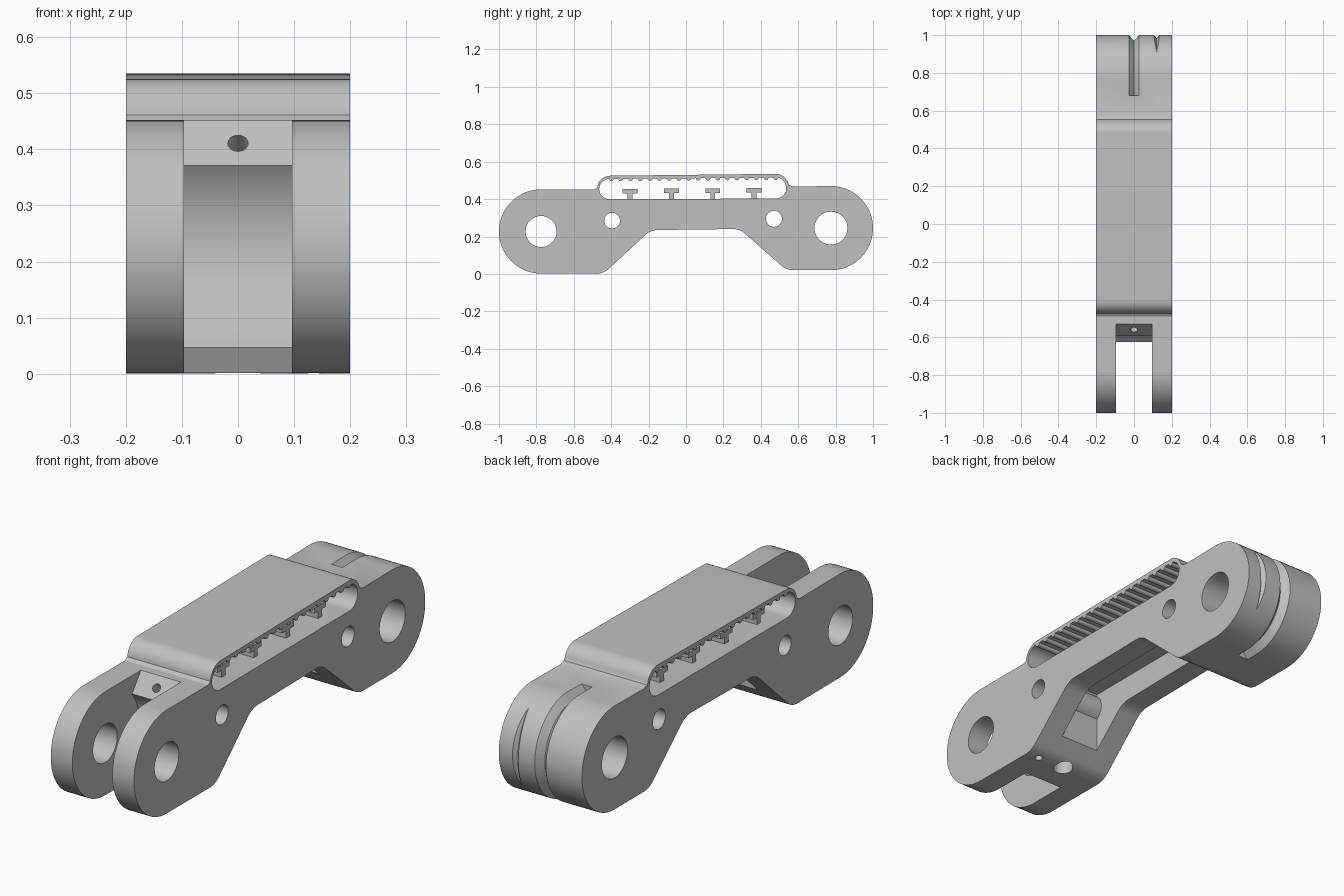
import bpy
import bmesh
from math import cos, sin, radians, pi
from mathutils import Vector

default = bpy.data.objects.get("Cube")
if default:
    bpy.data.objects.remove(default, do_unlink=True)

grey = bpy.data.materials.new("light grey plastic")
grey.use_nodes = True
COLOUR = (0.53, 0.53, 0.53, 1)
grey.diffuse_color = COLOUR
grey.node_tree.nodes["Principled BSDF"].inputs["Base Color"].default_value = COLOUR

HALF = 0.2           # half width of the link
GAP = 0.096          # half width of the fork gap and the pocket
FRONT = (-0.775, 0.227)
BACK = (0.775, 0.245)
LUG = 0.225


def arc(centre, r, a0, a1, n=12):
    angles = [radians(a0 + (a1 - a0) * i / n) for i in range(n + 1)]
    return [(centre[0] + r * cos(a), centre[1] + r * sin(a)) for a in angles]


def finish(name, bm):
    bmesh.ops.recalc_face_normals(bm, faces=bm.faces)
    mesh = bpy.data.meshes.new(name)
    bm.to_mesh(mesh)
    bm.free()
    mesh.materials.append(grey)
    obj = bpy.data.objects.new(name, mesh)
    bpy.context.collection.objects.link(obj)
    return obj


def loft(name, rings):
    """Skin a list of equal closed rings and cap both ends."""
    bm = bmesh.new()
    loops = [[bm.verts.new(p) for p in ring] for ring in rings]
    n = len(loops[0])
    for a, b in zip(loops, loops[1:]):
        for i in range(n):
            j = (i + 1) % n
            bm.faces.new((a[i], a[j], b[j], b[i]))
    bm.faces.new(loops[0])
    bm.faces.new(loops[-1])
    return finish(name, bm)


def prism(name, outline, x0, x1):
    return loft(name, [[(x, y, z) for y, z in outline] for x in (x0, x1)])


def rod(name, centre, r, half, n=40):
    return prism(name, arc(centre, r, 0, 360, n)[:-1], -half, half)


def drill(name, start, direction, r, length):
    bm = bmesh.new()
    bmesh.ops.create_cone(bm, cap_ends=True, segments=28, radius1=r,
                          radius2=r, depth=length)
    obj = finish(name, bm)
    d = Vector(direction).normalized()
    obj.rotation_euler = d.to_track_quat('Z', 'Y').to_euler()
    obj.location = start
    return obj


def v_groove(name, path, x, half, depth):
    """Wedge cutter along (y, z, angle) points at the groove floor."""
    rings = []
    for y, z, a in path:
        section = [(0, 0), (half, depth), (half, depth + .06),
                   (-half, depth + .06), (-half, depth)]
        rings.append([(x + s, y + h * cos(a), z + h * sin(a)) for s, h in section])
    return loft(name, rings)


def groove_arc(centre, r, a0, a1, n=32):
    angles = [radians(a0 + (a1 - a0) * i / n) for i in range(n + 1)]
    return [(centre[0] + r * cos(a), centre[1] + r * sin(a), a) for a in angles]


def boolean(target, tool, operation='DIFFERENCE'):
    mod = target.modifiers.new(tool.name, 'BOOLEAN')
    mod.operation = operation
    mod.solver = 'EXACT'
    mod.object = tool
    tool.hide_render = True
    bpy.context.view_layer.update()
    bpy.context.view_layer.objects.active = target
    bpy.ops.object.modifier_apply(modifier=mod.name)
    bpy.data.objects.remove(tool, do_unlink=True)


# Main link: two round lugs, arched underside, raised belt loop on top
outline = arc(BACK, LUG, -90, 90, 40)
outline += [(0.575, 0.467), (0.553, 0.475)]
outline += arc((0.48, 0.465), 0.07, 15, 90)
outline += arc((-0.405, 0.455), 0.07, 90, 175)
outline += [(-0.49, 0.451)]
outline += arc(FRONT, LUG, 90, 270, 40)
outline += arc((-0.48, 0.101), 0.1, -90, -47)
outline += arc((-0.15, 0.135), 0.1, 133, 90)
outline += arc((0.25, 0.14), 0.1, 90, 47)
outline += arc((0.575, 0.12), 0.1, 227, 270)
link = prism("link_body", outline, -HALF, HALF)

# Belt slot through the loop
slot = arc((0.48, 0.459), 0.056, -90, 90, 20) + arc((-0.41, 0.454), 0.054, 90, 270, 20)
boolean(link, prism("slot_cutter", slot, -0.3, 0.3))

# Fork gap with a lead-in ramp and a concave back wall
gap = [(-1.1, -0.1), (-0.57, -0.1), (-0.6, 0.0)]
gap += arc(FRONT, 0.235, -50, 38, 24)
gap += [(-0.53, 0.45), (-0.503, 0.485), (-1.1, 0.485)]
boolean(link, prism("gap_cutter", gap, -GAP, GAP))

# Pocket in the underside, crossed by two pin tubes
pocket = [(-0.36, -0.1), (0.42, -0.1), (0.42, 0.35), (-0.36, 0.35)]
boolean(link, prism("pocket_cutter", pocket, -GAP, GAP))
PINS = [(-0.395, 0.285), (0.47, 0.295)]
for pin in PINS:
    boolean(link, rod("pin_tube", pin, 0.065, GAP + 0.02), 'UNION')

# Cross holes
for centre, r in [(FRONT, 0.083), (BACK, 0.088), (PINS[0], 0.042), (PINS[1], 0.043)]:
    boolean(link, rod("hole_cutter", centre, r, 0.3))

# Cord hole in the ramp and access holes in the underside
boolean(link, drill("cord_cutter", (0, -0.56, 0.411), (0, 0.79, -0.61), 0.018, 0.22))
boolean(link, drill("access_cutter", (0, -0.47, 0), (0, 0, 1), 0.042, 0.3))
boolean(link, drill("small_access_cutter", (0.135, -0.47, 0), (0, 0, 1), 0.016, 0.2))

# Cord groove around the back lug, and a shallow crescent beside it
depth = 0.031
path = [(0.68, BACK[1] + LUG - depth, pi / 2)]
path += groove_arc(BACK, LUG - depth, 90, -90)
path += [(0.72, BACK[1] - LUG + depth, -pi / 2)]
boolean(link, v_groove("groove_cutter", path, 0, 0.027, depth))
crescent = groove_arc((0.70, 0.235), 0.283, 55, -55)
boolean(link, v_groove("crescent_cutter", crescent, 0.12, 0.016, 0.02))

parts = [link]

# Belt teeth under the roof of the loop
TEETH = 18
for i in range(TEETH):
    t = i / (TEETH - 1)
    centre = (-0.4 + 0.88 * t, 0.509 + 0.006 * t)
    parts.append(rod("belt_tooth", centre, 0.013, HALF, 12))

# T-shaped rails standing on the slot floor
for y in (-0.3, -0.078, 0.143, 0.364):
    z = 0.404 + 0.005 * (y + 0.3)
    half = [(0.013, -0.01), (0.013, 0.027), (0.04, 0.027), (0.04, 0.051)]
    tee = [(y + a, z + b) for a, b in half]
    tee += [(y - a, z + b) for a, b in reversed(half)]
    parts.append(prism("belt_rail", tee, -0.14, 0.14))

# Smooth the curved faces and keep the edges crisp
bpy.ops.object.select_all(action='DESELECT')
for part in parts:
    part.select_set(True)
bpy.context.view_layer.objects.active = link
bpy.ops.object.shade_smooth_by_angle(angle=radians(32))
